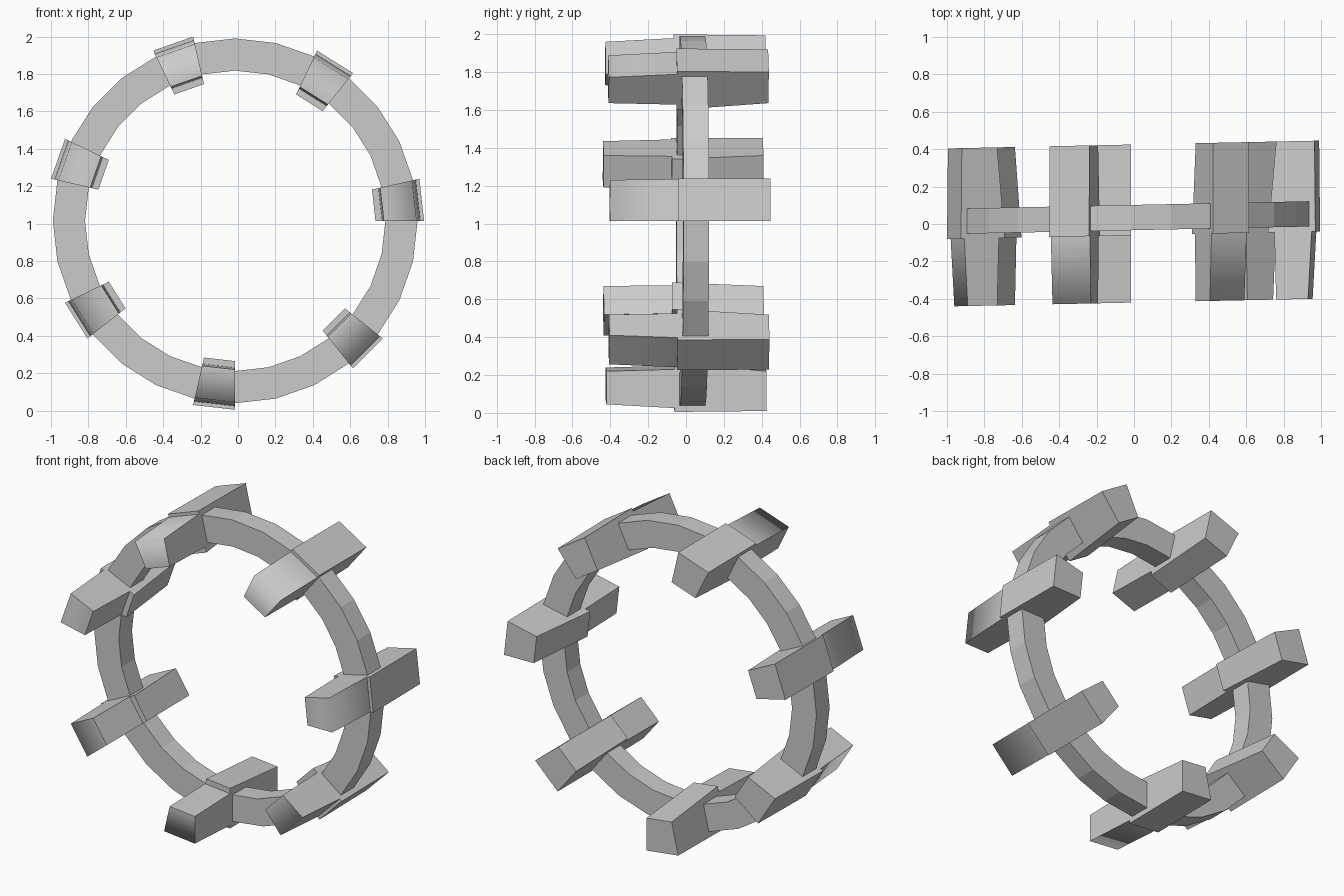
import bpy, bmesh, math

if "Cube" in bpy.data.objects:
    bpy.data.objects.remove(bpy.data.objects["Cube"])

SEG = 28                      # ring facets; every fourth one carries a tread block
STEP = 2 * math.pi / SEG
CX, CZ = -0.015, 1.015        # ring centre
TILT = 0.021                  # whole part is turned slightly about z


def point(r, a, y):
    x = CX + r * math.cos(a)
    return (x, y + TILT * x, CZ + r * math.sin(a))


def make(name, bm):
    bmesh.ops.recalc_face_normals(bm, faces=bm.faces[:])
    mesh = bpy.data.meshes.new(name)
    bm.to_mesh(mesh)
    bm.free()
    obj = bpy.data.objects.new(name, mesh)
    bpy.context.collection.objects.link(obj)
    return obj


def wedge(name, a, near, far, soft=False):
    """One-facet wedge between two sections, each (y, inner radius, outer radius)."""
    bm = bmesh.new()
    rings = []
    for y, r0, r1 in (near, far):
        rings.append([bm.verts.new(point(r, t, y)) for r, t in
                      ((r0, a), (r1, a), (r1, a + STEP), (r0, a + STEP))])
    n, f = rings
    end = bm.faces.new(n)
    bm.faces.new(f[::-1])
    sides = [bm.faces.new((n[i], n[(i + 1) % 4], f[(i + 1) % 4], f[i])) for i in range(4)]
    if soft:                  # soft shading across the front outer edge only
        end.smooth = sides[1].smooth = True
        for e in bm.edges:
            e.smooth = set(e.link_faces) == {end, sides[1]}
    return make(name, bm)


# main hoop with a rectangular section
bm = bmesh.new()
section = ((0.803, -0.033), (0.975, -0.033), (0.975, 0.102), (0.803, 0.102))
loops = [[bm.verts.new(point(r, math.pi / 2 + i * STEP, y)) for r, y in section]
         for i in range(SEG)]
for i in range(SEG):
    p, q = loops[i], loops[(i + 1) % SEG]
    for j in range(4):
        k = (j + 1) % 4
        bm.faces.new((p[j], p[k], q[k], q[j]))
make("hoop", bm)

# seven cross blocks: thick rear half and slimmer front half
for k in range(7):
    a = k * 4 * STEP
    wedge(f"rear_block_{k + 1}", a, (-0.06, 0.75, 1.01), (0.425, 0.795, 1.005))
    wedge(f"front_block_{k + 1}", a, (-0.42, 0.795, 0.97), (-0.06, 0.785, 0.99), soft=True)
